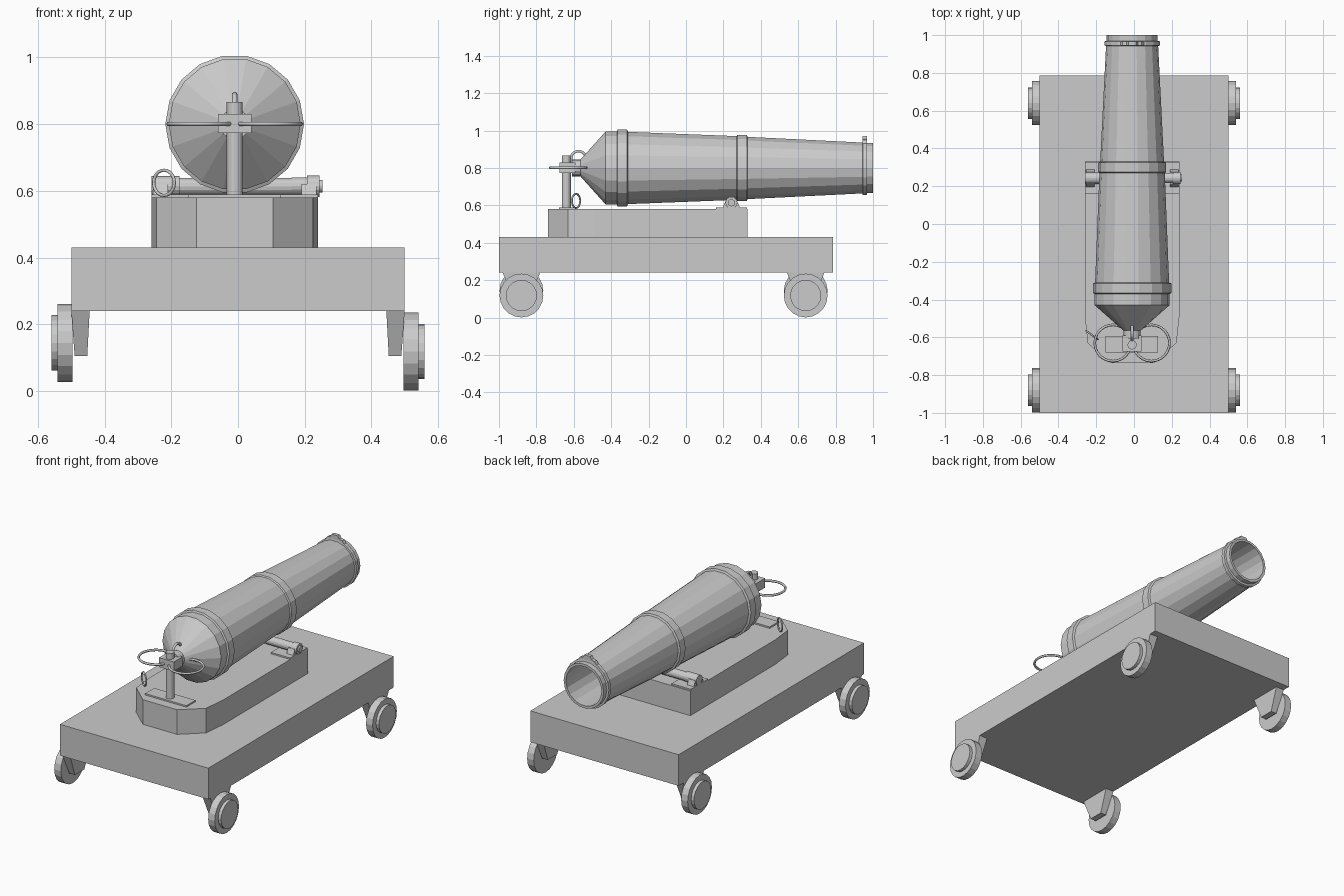
import bpy, bmesh, math
from mathutils import Matrix, Vector

if "Cube" in bpy.data.objects:
    bpy.data.objects.remove(bpy.data.objects["Cube"])

AX, AZ = -0.01, 0.80   # barrel axis
ROT = {'X': Matrix.Rotation(math.pi / 2, 4, 'Y'),
       'Y': Matrix.Rotation(-math.pi / 2, 4, 'X'),
       'Z': Matrix.Identity(4)}


def finish(name, bm):
    bmesh.ops.recalc_face_normals(bm, faces=bm.faces)
    me = bpy.data.meshes.new(name)
    bm.to_mesh(me)
    bm.free()
    ob = bpy.data.objects.new(name, me)
    bpy.context.collection.objects.link(ob)
    return ob


def box(name, x0, x1, y0, y1, z0, z1):
    bm = bmesh.new()
    m = Matrix.Translation(((x0 + x1) / 2, (y0 + y1) / 2, (z0 + z1) / 2))
    m = m @ Matrix.Diagonal((x1 - x0, y1 - y0, z1 - z0, 1))
    bmesh.ops.create_cube(bm, size=1, matrix=m)
    return finish(name, bm)


def lathe(name, profile, n, axis, centre):
    """Revolve (radius, distance) pairs round an axis, capping both ends."""
    bm = bmesh.new()
    m = Matrix.Translation(centre) @ ROT[axis]
    rings = []
    for r, d in profile:
        rings.append([bm.verts.new(m @ Vector((r * math.cos(2 * math.pi * i / n),
                                               r * math.sin(2 * math.pi * i / n), d)))
                      for i in range(n)])
    for a, b in zip(rings, rings[1:]):
        for i in range(n):
            j = (i + 1) % n
            bm.faces.new((a[i], a[j], b[j], b[i]))
    bm.faces.new(rings[0])
    bm.faces.new(rings[-1])
    return finish(name, bm)


def prism(name, pts, vec):
    """Extrude a flat outline along a vector."""
    bm = bmesh.new()
    f = bm.faces.new([bm.verts.new(p) for p in pts])
    ext = bmesh.ops.extrude_face_region(bm, geom=[f])
    moved = [e for e in ext['geom'] if isinstance(e, bmesh.types.BMVert)]
    bmesh.ops.translate(bm, verts=moved, vec=vec)
    # extrude_face_region drops the source face, so close any open end
    bmesh.ops.holes_fill(bm, edges=[e for e in bm.edges if e.is_boundary], sides=0)
    return finish(name, bm)


def wire(name, centre, u, v, radius, thick, a0=0, a1=360, n=24):
    """Round bar bent along an arc spanned by directions u and v."""
    cu = bpy.data.curves.new(name, 'CURVE')
    cu.dimensions = '3D'
    cu.bevel_depth = thick
    cu.bevel_resolution = 1
    cu.use_fill_caps = True
    sp = cu.splines.new('POLY')
    closed = a1 - a0 == 360
    count = n if closed else n + 1
    sp.points.add(count - 1)
    sp.use_cyclic_u = closed
    for i in range(count):
        a = math.radians(a0 + (a1 - a0) * i / n)
        p = Vector(centre) + radius * (math.cos(a) * Vector(u) + math.sin(a) * Vector(v))
        sp.points[i].co = (*p, 1)
    ob = bpy.data.objects.new(name, cu)
    bpy.context.collection.objects.link(ob)
    return ob


# Deck and the bed with its chamfered rear end
box("deck", -0.5, 0.5, -1.0, 0.785, 0.24, 0.43)
bed = [(-0.26, 0.33), (-0.26, -0.49), (-0.245, -0.63), (-0.125, -0.737),
       (0.105, -0.737), (0.225, -0.63), (0.24, -0.49), (0.24, 0.33)]
prism("bed", [(x, y, 0.43) for x, y in bed], (0, 0, 0.15))

# Wheels with hubs and tapered brackets; left wheels sit slightly higher
for side, sname, wz in ((-1, "left", 0.144), (1, "right", 0.118)):
    for wy, ename in ((-0.88, "rear"), (0.64, "muzzle_end")):
        tag = f"{ename}_{sname}"
        prof = [(0.117, 0.497), (0.117, 0.541), (0.083, 0.541), (0.083, 0.56)]
        lathe("wheel_" + tag, [(r, side * d) for r, d in prof], 20, 'X', (0, wy, wz))
        bm = bmesh.new()
        loops = []
        for xa, xb, h, z in ((0.445, 0.5, 0.10, 0.24), (0.452, 0.49, 0.045, 0.105)):
            loops.append([bm.verts.new((side * x, wy + y, z))
                          for x, y in ((xa, -h), (xb, -h), (xb, h), (xa, h))])
        top, bot = loops
        bm.faces.new(top)
        bm.faces.new(bot)
        for i in range(4):
            j = (i + 1) % 4
            bm.faces.new((top[i], top[j], bot[j], bot[i]))
        finish("bracket_" + tag, bm)

# Barrel: cone breech, tapered tube with three bands, hollow bore
barrel = [(0.045, -0.565), (0.198, -0.43), (0.198, -0.37), (0.208, -0.365),
          (0.208, -0.315), (0.196, -0.31), (0.173, 0.27), (0.18, 0.275),
          (0.18, 0.325), (0.169, 0.33), (0.138, 0.943), (0.147, 0.945),
          (0.147, 0.967), (0.135, 0.969), (0.135, 1.0), (0.12, 1.0), (0.12, -0.25)]
lathe("barrel", barrel, 18, 'Y', (AX, 0, AZ))
lathe("breech_neck", [(0.045, -0.61), (0.045, -0.55)], 16, 'Y', (AX, 0, AZ))

# Sight bump on the muzzle band
sight = [(-0.07, 0.92), (-0.05, 0.95), (-0.03, 0.955), (-0.02, 0.972),
         (0.02, 0.972), (0.03, 0.955), (0.05, 0.95), (0.07, 0.92)]
prism("muzzle_sight", [(AX + x, 0.945, z) for x, z in sight], (0, 0.022, 0))

# Pivot rod with collars and mounting plates
lathe("pivot_rod", [(0.026, -0.245), (0.026, 0.255)], 16, 'X', (AX, 0.245, 0.613))
for s, name in ((-1, "left"), (1, "right")):
    prof = [(0.026, 0.17), (0.026, 0.217), (0.032, 0.217), (0.032, 0.255),
            (0.019, 0.255), (0.019, 0.264)]
    if s < 0:
        prof = [(0.03, 0.165), (0.03, 0.25)]
    lathe("pivot_collar_" + name, [(r, s * d) for r, d in prof], 16, 'X', (AX, 0.243, 0.614))
    xs = sorted((AX + s * 0.12, AX + s * 0.25))
    box("pivot_plate_" + name, xs[0], xs[1], 0.16, 0.325, 0.58, 0.589)
    xs = sorted((AX + s * 0.20, AX + s * 0.245))
    cheek = [(0.195, 0.585), (0.29, 0.585), (0.275, 0.62), (0.21, 0.62)]
    prism("pivot_cheek_" + name, [(xs[0], y, z) for y, z in cheek], (xs[1] - xs[0], 0, 0))

# Elevating screw: foot plate, post, block, two ring handles
SY = -0.64
box("screw_foot_plate", -0.15, 0.128, -0.68, -0.592, 0.58, 0.589)
lathe("screw_post", [(0.024, 0.585), (0.024, 0.866)], 16, 'Z', (AX, SY, 0))
box("screw_block", -0.06, 0.04, -0.675, -0.59, 0.773, 0.83)
for s, name in ((-1, "left"), (1, "right")):
    wire("ring_handle_" + name, (AX + s * 0.102, -0.63, 0.801),
         (1, 0, 0), (0, 1, 0), 0.096, 0.007)

# Hook above the breech and loose ring on the bed edge
wire("breech_hook", (AX, -0.575, 0.85), (0, 1, 0), (0, 0, 1), 0.04, 0.008, -30, 215, 14)
wire("bed_ring", (-0.222, -0.588, 0.624), Vector((0.07, -0.05, 0)).normalized(),
     (0, 0, 1), 0.038, 0.005)
